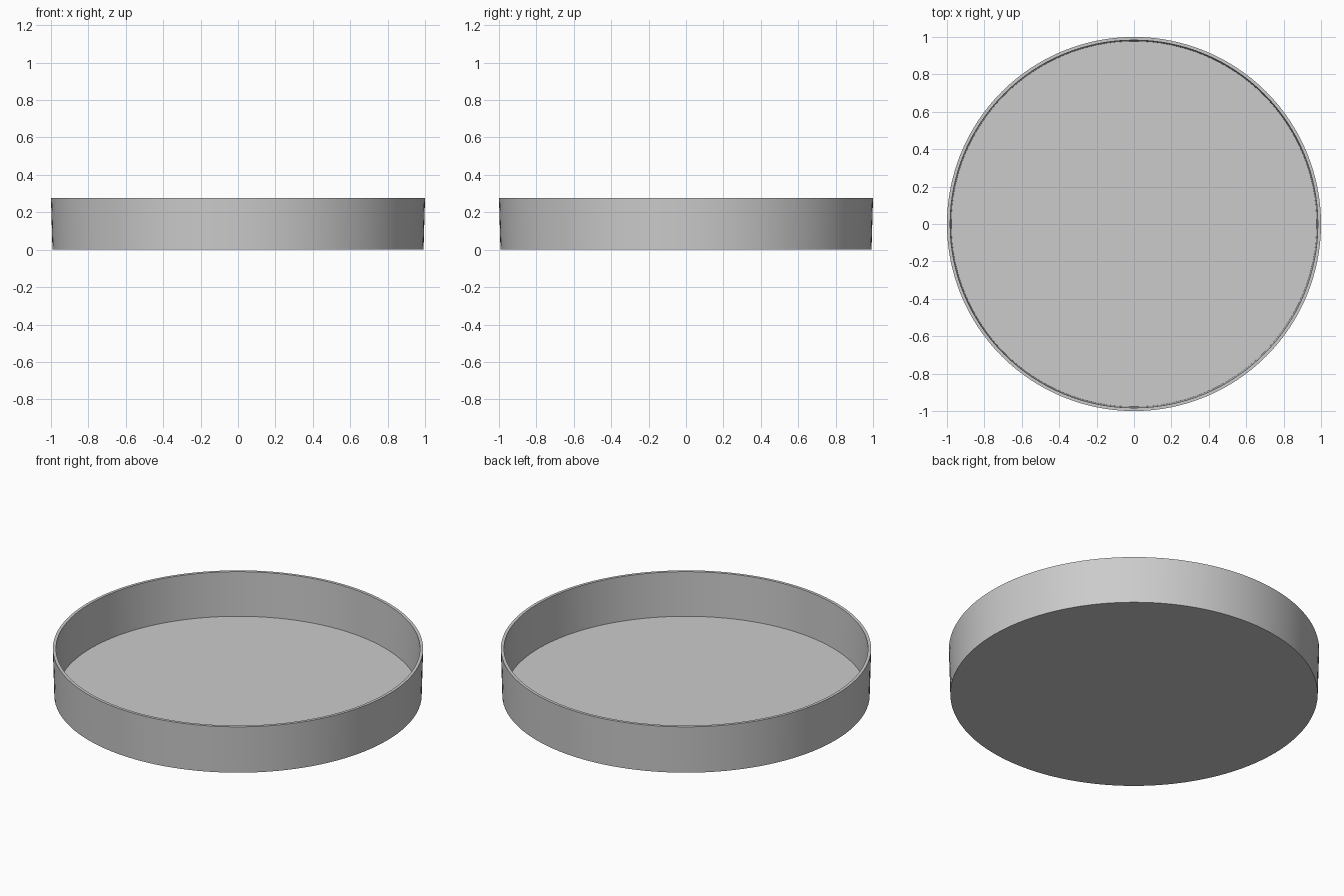
import bpy, bmesh, math

if "Cube" in bpy.data.objects:
    bpy.data.objects.remove(bpy.data.objects["Cube"])

SEGMENTS = 128

# Cross-section of the shallow dish: (radius, height), underside to inner floor
profile = [(0.992, 0.0), (1.0, 0.277), (0.983, 0.277), (0.977, 0.014)]

bm = bmesh.new()
rings = []
for r, z in profile:
    rings.append([bm.verts.new((r * math.cos(2 * math.pi * i / SEGMENTS),
                                r * math.sin(2 * math.pi * i / SEGMENTS), z))
                  for i in range(SEGMENTS)])

# Outer wall, rim and inner wall
for a, b in zip(rings, rings[1:]):
    for i in range(SEGMENTS):
        j = (i + 1) % SEGMENTS
        bm.faces.new((a[i], a[j], b[j], b[i]))

# Underside and inner floor
bm.faces.new(rings[0][::-1])
bm.faces.new(rings[-1])

mesh = bpy.data.meshes.new("shallow_dish")
bm.to_mesh(mesh)
bm.free()

dish = bpy.data.objects.new("shallow_dish", mesh)
bpy.context.collection.objects.link(dish)
bpy.context.view_layer.objects.active = dish
dish.select_set(True)
bpy.ops.object.shade_smooth_by_angle(angle=math.radians(30))
